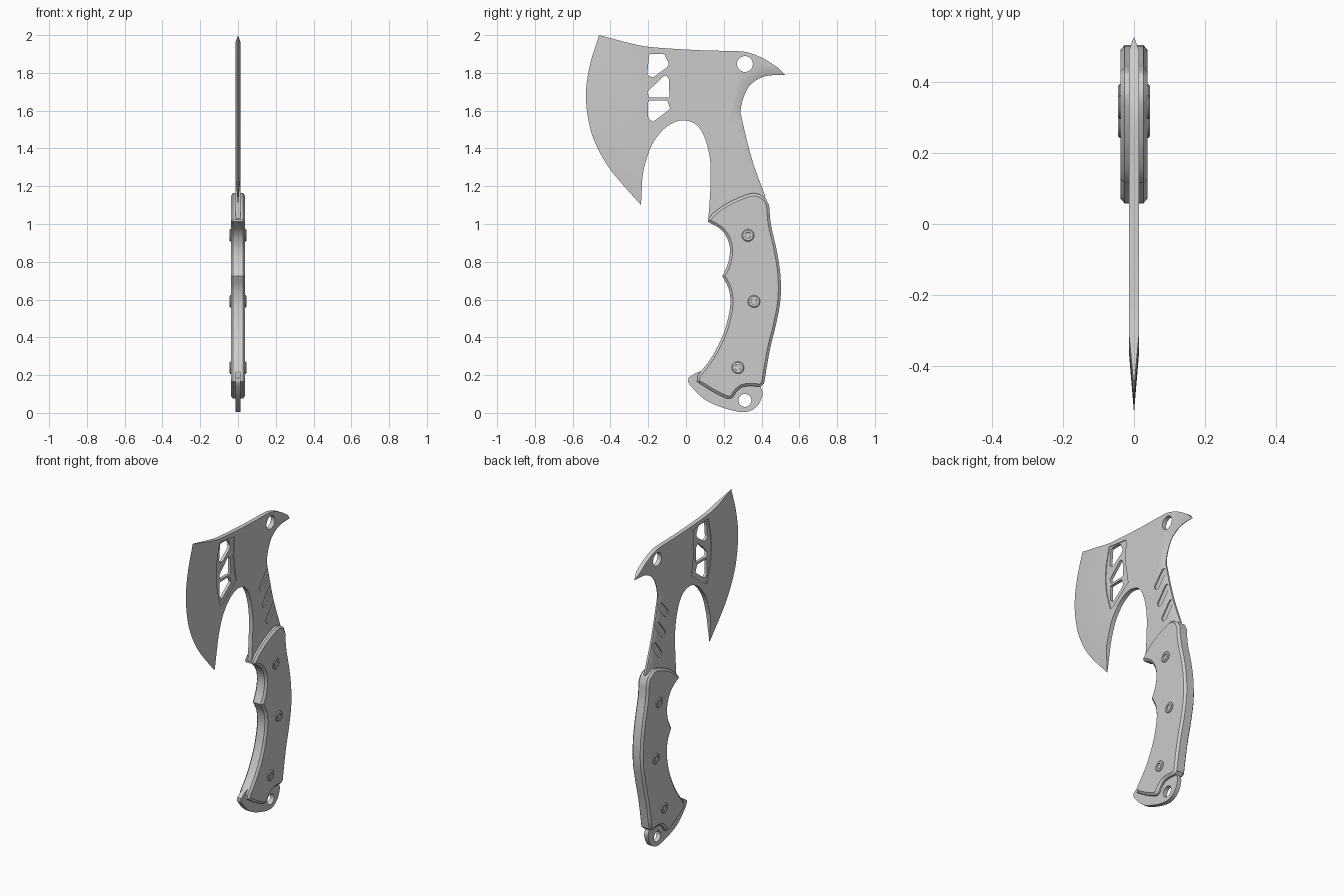
import bpy, bmesh, math
from mathutils import Vector

if "Cube" in bpy.data.objects:
    bpy.data.objects.remove(bpy.data.objects["Cube"])

steel = bpy.data.materials.new("grey steel")
steel.diffuse_color = (0.6, 0.6, 0.6, 1)
steel.use_nodes = True
steel.node_tree.nodes["Principled BSDF"].inputs["Base Color"].default_value = steel.diffuse_color
T = 0.014  # half thickness of the plate


def spline(pts, n=5):
    """Smooth open curve through the points."""
    P = [Vector(p) for p in pts]
    P = [2 * P[0] - P[1]] + P + [2 * P[-1] - P[-2]]
    out = []
    for a, b, c, d in zip(P, P[1:], P[2:], P[3:]):
        for k in range(n):
            t = k / n
            out.append(0.5 * (2 * b + (c - a) * t + (2 * a - 5 * b + 4 * c - d) * t * t
                              + (3 * b - a - 3 * c + d) * t ** 3))
    return out + [P[-2]]


def finish(bm, name):
    bmesh.ops.remove_doubles(bm, verts=bm.verts, dist=1e-4)
    bmesh.ops.recalc_face_normals(bm, faces=bm.faces)
    me = bpy.data.meshes.new(name)
    bm.to_mesh(me)
    bm.free()
    me.materials.append(steel)
    ob = bpy.data.objects.new(name, me)
    bpy.context.collection.objects.link(ob)
    return ob


def smooth(ob, angle=28):
    bpy.ops.object.select_all(action='DESELECT')
    ob.select_set(True)
    bpy.context.view_layer.objects.active = ob
    bpy.ops.object.shade_smooth_by_angle(angle=math.radians(angle))


def slab(name, rim, full):
    """Two-sided slab: rim rows are outer y, z, inner y, z, half thickness at the outer edge."""
    bm = bmesh.new()
    loops = [[bm.verts.new((full, r[2], r[3])) for r in rim],
             [bm.verts.new((r[4], r[0], r[1])) for r in rim],
             [bm.verts.new((-r[4], r[0], r[1])) for r in rim],
             [bm.verts.new((-full, r[2], r[3])) for r in rim]]
    n = len(rim)
    for a, b in zip(loops, loops[1:]):
        for i in range(n):
            j = (i + 1) % n
            bm.faces.new((a[i], b[i], b[j], a[j]))
    bm.faces.new(loops[0])
    bm.faces.new(loops[3][::-1])
    return finish(bm, name)


def prism(bm, outline, x0, x1):
    a = [bm.verts.new((x0, y, z)) for y, z in outline]
    b = [bm.verts.new((x1, y, z)) for y, z in outline]
    n = len(a)
    bm.faces.new(a[::-1])
    bm.faces.new(b)
    for i in range(n):
        j = (i + 1) % n
        bm.faces.new((a[i], a[j], b[j], b[i]))


def circle(y, z, r, n=28):
    return [(y + r * math.cos(k * math.tau / n), z + r * math.sin(k * math.tau / n)) for k in range(n)]


def rounded(pts, r=0.014):
    """Polygon with softened corners."""
    out = []
    P = [Vector(p) for p in pts]
    for i, p in enumerate(P):
        u, v = (P[i - 1] - p).normalized() * r, (P[(i + 1) % len(P)] - p).normalized() * r
        for t in (0, .25, .5, .75, 1):
            out.append(p + u * (1 - t) ** 2 + v * t * t)
    return out


def capsule(a, b, r):
    ang = math.atan2(b[1] - a[1], b[0] - a[0])
    return [(c[0] + r * math.cos(ang + s + k * math.pi / 8), c[1] + r * math.sin(ang + s + k * math.pi / 8))
            for c, s in ((b, -math.pi / 2), (a, math.pi / 2)) for k in range(9)]


def plain(pts):
    return [(p[0], p[1], p[0], p[1], T) for p in pts]


def cut(ob, bm, name):
    cutter = finish(bm, name)
    cutter.hide_render = True
    m = ob.modifiers.new(name, 'BOOLEAN')
    m.operation, m.solver, m.object = 'DIFFERENCE', 'EXACT', cutter
    bpy.context.view_layer.objects.active = ob
    bpy.ops.object.modifier_apply(modifier=name)
    bpy.data.objects.remove(cutter)


# Plate: cutting edge, beard, neck, hidden tang, pommel, back of neck, spike, top
edge = spline([(-.46, 2, -.31, 1.96, 0), (-.508, 1.845, -.35, 1.83, 0), (-.53, 1.687, -.365, 1.687, 0),
               (-.513, 1.53, -.355, 1.55, 0), (-.47, 1.406, -.325, 1.45, 0),
               (-.39, 1.274, -.275, 1.35, 0), (-.238, 1.1, -.231, 1.25, 0)])
beard = plain(spline([(-.231, 1.25), (-.217, 1.316), (-.18, 1.42), (-.12, 1.5), (-.058, 1.54), (-.005, 1.548),
                      (.058, 1.523), (.1, 1.454), (.127, 1.343), (.13, 1.21), (.118, 1.02)]))
tang = plain([(.26, .93), (.26, .5), (.13, .24), (.05, .21)])
pommel = plain(spline([(.012, .185), (.02, .15), (.1, .07), (.206, .024), (.31, .004), (.376, .035),
                       (.405, .098), (.395, .14)]) + [(.40, .25), (.45, .6), (.41, 1.08)])
spike = spline([(.42, 1.145, .405, 1.145, .007), (.35, 1.34, .33, 1.345, .006), (.296, 1.555, .272, 1.555, .005),
                (.29, 1.607, .263, 1.607, .003), (.307, 1.676, .273, 1.69, .002), (.344, 1.74, .315, 1.772, .002),
                (.418, 1.782, .4, 1.812, .002), (.524, 1.79, .487, 1.828, .001)])
top = plain(spline([(.487, 1.828), (.418, 1.872), (.339, 1.905), (.27, 1.915), (.074, 1.92),
                    (-.19, 1.937), (-.31, 1.96)]))
plate = slab("axe_plate", edge + beard + tang + pommel + spike + top, T)

# Shallow panel around the windows and slanted slots on the neck, on both faces
panel = [(-.205, 1.915), (-.23, 1.82), (-.24, 1.72), (-.23, 1.62), (-.196, 1.5), (-.17, 1.505),
         (-.037, 1.605), (-.063, 1.76), (-.053, 1.895)]
slots = [((.222, 1.467), (.28, 1.535)), ((.249, 1.345), (.31, 1.42)), ((.286, 1.23), (.345, 1.302))]
bm = bmesh.new()
for s in (1, -1):
    prism(bm, panel, s * .009, s * .05)
    for a, b in slots:
        prism(bm, capsule(a, b, .022), s * .007, s * .05)
cut(plate, bm, "recess_cutter")

# Windows and round holes through the plate
bm = bmesh.new()
for w in ([(-.195, 1.9), (-.115, 1.9), (-.09, 1.85), (-.1, 1.83), (-.175, 1.775), (-.205, 1.79)],
          [(-.11, 1.79), (-.09, 1.77), (-.088, 1.67), (-.195, 1.67), (-.205, 1.7)],
          [(-.2, 1.655), (-.1, 1.655), (-.083, 1.61), (-.175, 1.54), (-.2, 1.56)]):
    prism(bm, rounded(w, .009), -.1, .1)
prism(bm, circle(.312, 1.847, .042), -.1, .1)
prism(bm, circle(.312, .066, .034), -.1, .1)
cut(plate, bm, "window_cutter")
smooth(plate)

# Grip with a chamfered rim
front = [(.063, .2), (.137, .297), (.2, .424), (.233, .556), (.228, .65), (.192, .725)]
finger = [(.192, .725), (.222, .79), (.233, .863), (.217, .927), (.18, .975), (.116, 1.012)]
crown = [(.116, 1.025), (.153, 1.065), (.233, 1.118), (.33, 1.158), (.38, 1.16), (.423, 1.135)]
rear = [(.44, 1.1), (.45, .995), (.48, .863), (.5, .73), (.5, .598), (.476, .466), (.444, .334), (.413, .155)]
foot = [(.395, .14), (.31, .14), (.27, .115), (.233, .075), (.153, .106), (.058, .165)]
outline = []
for part in (front, finger, crown, rear, foot):
    for p in spline(part, 4):
        if not outline or (p - outline[-1]).length > .003:
            outline.append(p)
rim = []
for i, p in enumerate(outline):
    d = (outline[(i + 1) % len(outline)] - outline[i - 1]).normalized()
    q = p + Vector((d.y, -d.x)) * .014  # outline runs clockwise, inside is to the right
    rim.append((p.x, p.y, q.x, q.y, .026))
smooth(slab("grip", rim, .038))

# Rivets: ringed heads with a sunk centre on both sides
profile = [(0, .033), (.041, .033), (.045, .028), (.045, .017), (.04, .016)]
for k, (y, z) in enumerate([(.328, .94), (.36, .59), (.275, .24)]):
    bm = bmesh.new()
    for s in (1, -1):
        rings = [[bm.verts.new((s * x, *c)) for c in circle(y, z, r, 24)] for x, r in profile]
        for a, b in zip(rings, rings[1:]):
            for i in range(24):
                bm.faces.new((a[i], a[(i + 1) % 24], b[(i + 1) % 24], b[i]))
        bm.faces.new(rings[-1])
    smooth(finish(bm, "rivet_%d" % (k + 1)))
